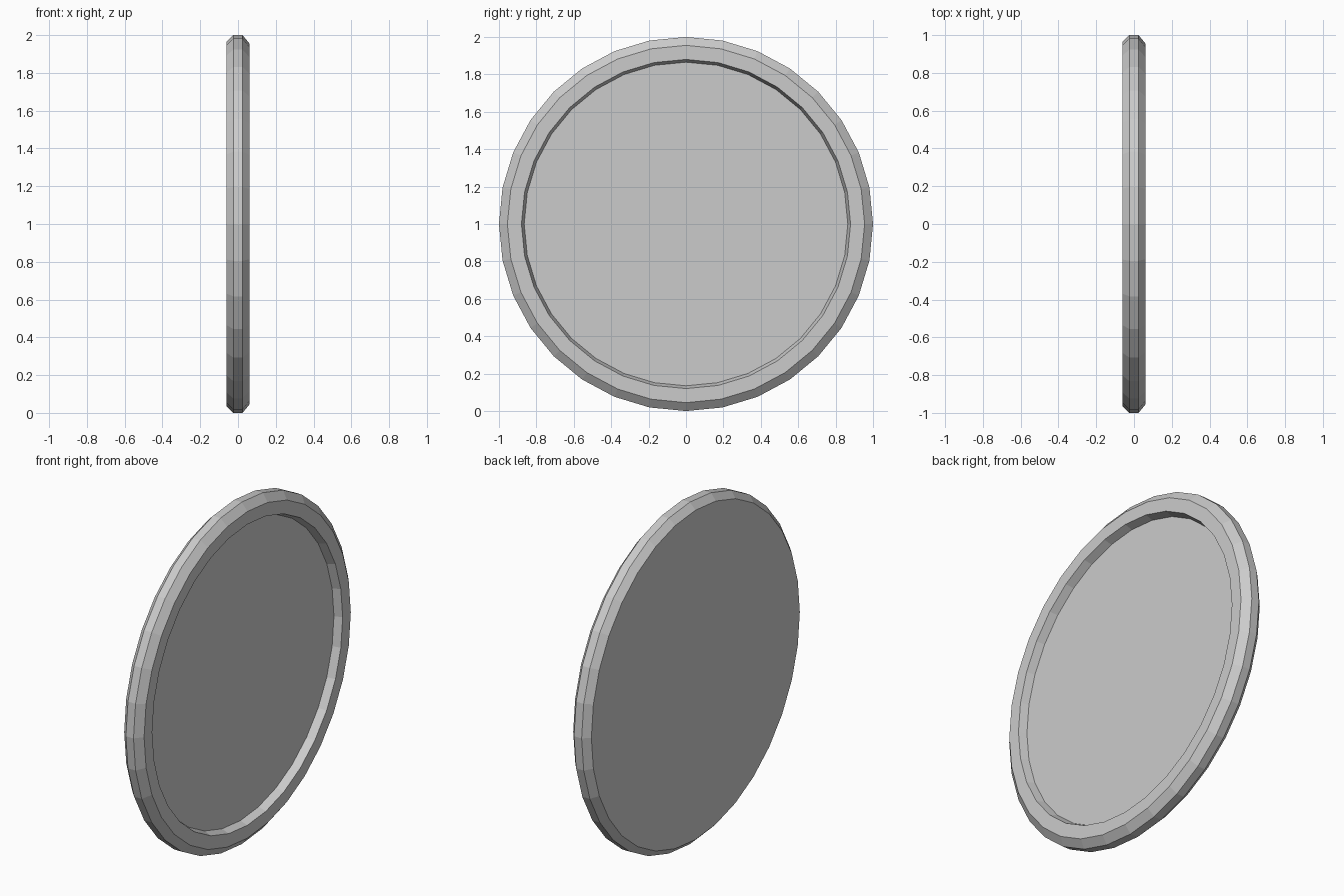
import bpy, bmesh
from math import sin, cos, pi

if "Cube" in bpy.data.objects:
    bpy.data.objects.remove(bpy.data.objects["Cube"])

SIDES = 32
# Cross-section as (x, radius): back edge, rim, front lip, recessed floor
PROFILE = [(-0.062, 0.963), (-0.025, 1.0), (0.024, 1.0),
           (0.061, 0.955), (0.061, 0.88), (0.015, 0.865)]

bm = bmesh.new()
rings = []
for x, r in PROFILE:
    rings.append([bm.verts.new((x, r * sin(2 * pi * i / SIDES), 1 + r * cos(2 * pi * i / SIDES)))
                  for i in range(SIDES)])

# Bands between neighbouring rings
for a, b in zip(rings, rings[1:]):
    for i in range(SIDES):
        j = (i + 1) % SIDES
        bm.faces.new((a[i], a[j], b[j], b[i]))

# Flat back and recessed front panel
bm.faces.new(rings[0])
bm.faces.new(rings[-1])
bmesh.ops.recalc_face_normals(bm, faces=bm.faces)

mesh = bpy.data.meshes.new("round_dish")
bm.to_mesh(mesh)
bm.free()
bpy.context.collection.objects.link(bpy.data.objects.new("round_dish", mesh))
